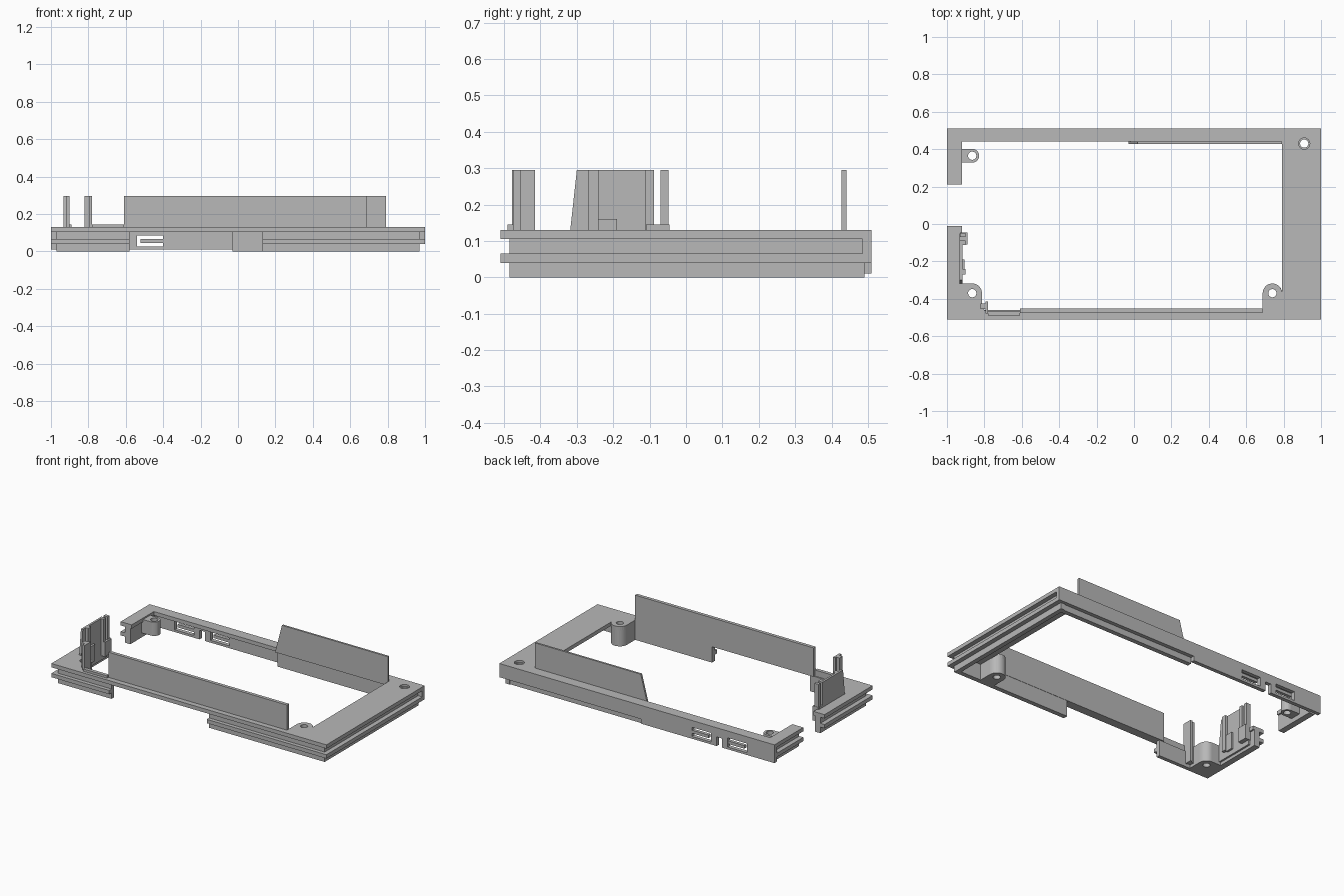
import bpy, bmesh, math
from mathutils import Matrix

old = bpy.data.objects.get("Cube")
if old:
    bpy.data.objects.remove(old, do_unlink=True)

GREY = (0.48, 0.48, 0.48, 1)
mat = bpy.data.materials.new("matte grey")
mat.use_nodes = True
mat.diffuse_color = GREY
mat.node_tree.nodes["Principled BSDF"].inputs["Base Color"].default_value = GREY


def finish(name, bm):
    bmesh.ops.recalc_face_normals(bm, faces=bm.faces)
    me = bpy.data.meshes.new(name)
    bm.to_mesh(me)
    bm.free()
    me.materials.append(mat)
    ob = bpy.data.objects.new(name, me)
    bpy.context.collection.objects.link(ob)
    return ob


def prism(name, pts, lo, hi, axis="z"):
    """Extrude a polygon along an axis; remaining coordinates keep their order."""
    place = {"z": lambda a, b, d: (a, b, d),
             "y": lambda a, b, d: (a, d, b),
             "x": lambda a, b, d: (d, a, b)}[axis]
    bm = bmesh.new()
    face = bm.faces.new([bm.verts.new(place(a, b, lo)) for a, b in pts])
    res = bmesh.ops.extrude_face_region(bm, geom=[face])
    move = place(0, 0, hi - lo)
    bmesh.ops.translate(bm, vec=move, verts=[v for v in res["geom"] if isinstance(v, bmesh.types.BMVert)])
    return finish(name, bm)


def box(name, x0, x1, y0, y1, z0, z1):
    return prism(name, [(x0, y0), (x1, y0), (x1, y1), (x0, y1)], z0, z1)


def disc(name, x, y, r, z0, z1):
    bm = bmesh.new()
    bmesh.ops.create_cone(bm, cap_ends=True, segments=32, radius1=r, radius2=r, depth=z1 - z0,
                          matrix=Matrix.Translation((x, y, (z0 + z1) / 2)))
    return finish(name, bm)


def cut(ob, cutters):
    for c in cutters:
        c.hide_render = True
        m = ob.modifiers.new("cut", "BOOLEAN")
        m.operation, m.solver, m.object = "DIFFERENCE", "EXACT", c
    dg = bpy.context.evaluated_depsgraph_get()
    me = bpy.data.meshes.new_from_object(ob.evaluated_get(dg))
    ob.modifiers.clear()
    ob.data = me


def arc(x, y, r, start, end, n=12):
    return [(x + r * math.cos(math.radians(start + (end - start) * i / n)),
             y + r * math.sin(math.radians(start + (end - start) * i / n))) for i in range(n + 1)]


TOP, PLATE, FL1, FL0 = 0.13, 0.105, 0.065, 0.04
R = 0.052
HOLES = [(-0.865, -0.37), (0.74, -0.37), (0.91, 0.43)]

# Open top plate with rounded screw corners
outline = [(-1, -0.01), (-1, -0.51), (1, -0.51), (1, 0.51), (-1, 0.51), (-1, 0.21),
           (-0.92, 0.21), (-0.92, 0.44), (0.79, 0.44), (0.79, -0.36)]
outline += arc(0.74, -0.37, R, 20, 180)
outline += [(0.688, -0.475), (-0.78, -0.475), (-0.813, -0.45)]
outline += arc(-0.865, -0.37, R, 0, 90)
outline += [(-0.92, -0.318), (-0.92, -0.01)]
plate = prism("top_plate", outline, PLATE, TOP)

# Screw posts under the plate
right_post = prism("right_screw_post", arc(0.74, -0.37, R, 0, 180) + [(0.688, -0.46), (0.792, -0.46)], 0, PLATE)
left_post = prism("left_screw_post", arc(-0.865, -0.37, R, 0, 90) + [(-0.94, -0.318), (-0.94, -0.47), (-0.813, -0.47)],
                  0, PLATE)
tab = prism("back_screw_tab", arc(-0.865, 0.365, 0.037, -90, 90) + [(-0.95, 0.402), (-0.95, 0.328)], 0.03, 0.12)
drills = [disc("drill", x, y, 0.022, -0.1, 0.3) for x, y in HOLES + [(-0.865, 0.365)]]
sink = disc("countersink", *HOLES[2], 0.03, 0.117, 0.3)
cut(plate, drills[:3] + [sink])
cut(left_post, drills[:1])
cut(right_post, drills[1:2])
cut(tab, drills[3:])
for c in drills + [sink]:
    bpy.data.objects.remove(c, do_unlink=True)

# Side and front walls, each with its outer lower flange
SPANS = {"right": (0.94, 0.97, -0.485, 0.49),
         "left_front": (-0.97, -0.93, -0.485, -0.01),
         "left_back": (-0.97, -0.93, 0.21, 0.49),
         "front_right": (0.13, 0.97, -0.485, -0.455),
         "front_left": (-0.97, -0.58, -0.485, -0.46)}
for name, (x0, x1, y0, y1) in SPANS.items():
    box(name + "_wall", x0, x1, y0, y1, 0, PLATE)
    if name.startswith("front"):
        x0, x1 = (x0, 1) if x0 > 0 else (-1, x1)
        y0 = -0.51
    elif x0 > 0:
        x1, y0 = 1, -0.51
    else:
        x0 = -1
        y0 = -0.51 if y0 < 0 else y0
    box(name + "_flange", x0, x1, y0, y1, FL0, FL1)

# Back wall: deep on one half, stepped on the other
deep = box("back_wall_deep", -1, -0.03, 0.485, 0.51, 0.01, PLATE)
box("back_wall_shallow", -0.03, 1, 0.485, 0.51, FL0, PLATE)
box("back_wall_skirt", -0.03, 0.97, 0.455, 0.485, 0, PLATE)

# Clip windows in the deep back wall, each with a tongue
windows = []
for x in (-0.47, -0.73):
    windows.append(box("window_cutter", x - 0.07, x + 0.07, 0.45, 0.55, 0.025, 0.085))
windows.append(box("slot_cutter", -0.62, -0.58, 0.45, 0.55, 0, 0.07))
cut(deep, windows)
for c in windows:
    bpy.data.objects.remove(c, do_unlink=True)
for x in (-0.47, -0.73):
    box("clip_tongue", x - 0.05, x + 0.07, 0.487, 0.508, 0.045, 0.065)

# Tall front panel, its low return ledge and the corner post
box("front_panel", -0.61, 0.688, -0.475, -0.453, PLATE, 0.295)
box("front_ledge", -0.78, -0.61, -0.49, -0.467, PLATE, 0.145)
box("corner_post_web", -0.795, -0.78, -0.478, -0.415, 0.02, 0.295)
box("corner_post_foot", -0.82, -0.78, -0.455, -0.425, 0.02, 0.295)

# Tall back panel with a slanted end
prism("back_panel", [(-0.03, PLATE), (0.79, PLATE), (0.79, 0.295), (0.02, 0.295)], 0.428, 0.441, "y")

# Side support: sloped panel with ribs, low bridge and slim post
prism("side_panel", [(-0.32, 0.02), (-0.05, 0.02), (-0.05, 0.145), (-0.088, 0.145), (-0.088, 0.295),
                     (-0.30, 0.295), (-0.318, TOP)], -0.932, -0.918, "x")
box("side_post", -0.93, -0.9, -0.07, -0.048, 0.06, 0.295)
box("side_rib_front", -0.93, -0.9, -0.27, -0.24, 0.06, 0.295)
box("side_rib_back", -0.93, -0.9, -0.112, -0.088, 0.06, 0.295)
box("side_bracket", -0.93, -0.89, -0.11, -0.045, 0.05, 0.145)
box("side_catch", -0.93, -0.905, -0.24, -0.19, 0.05, 0.16)
